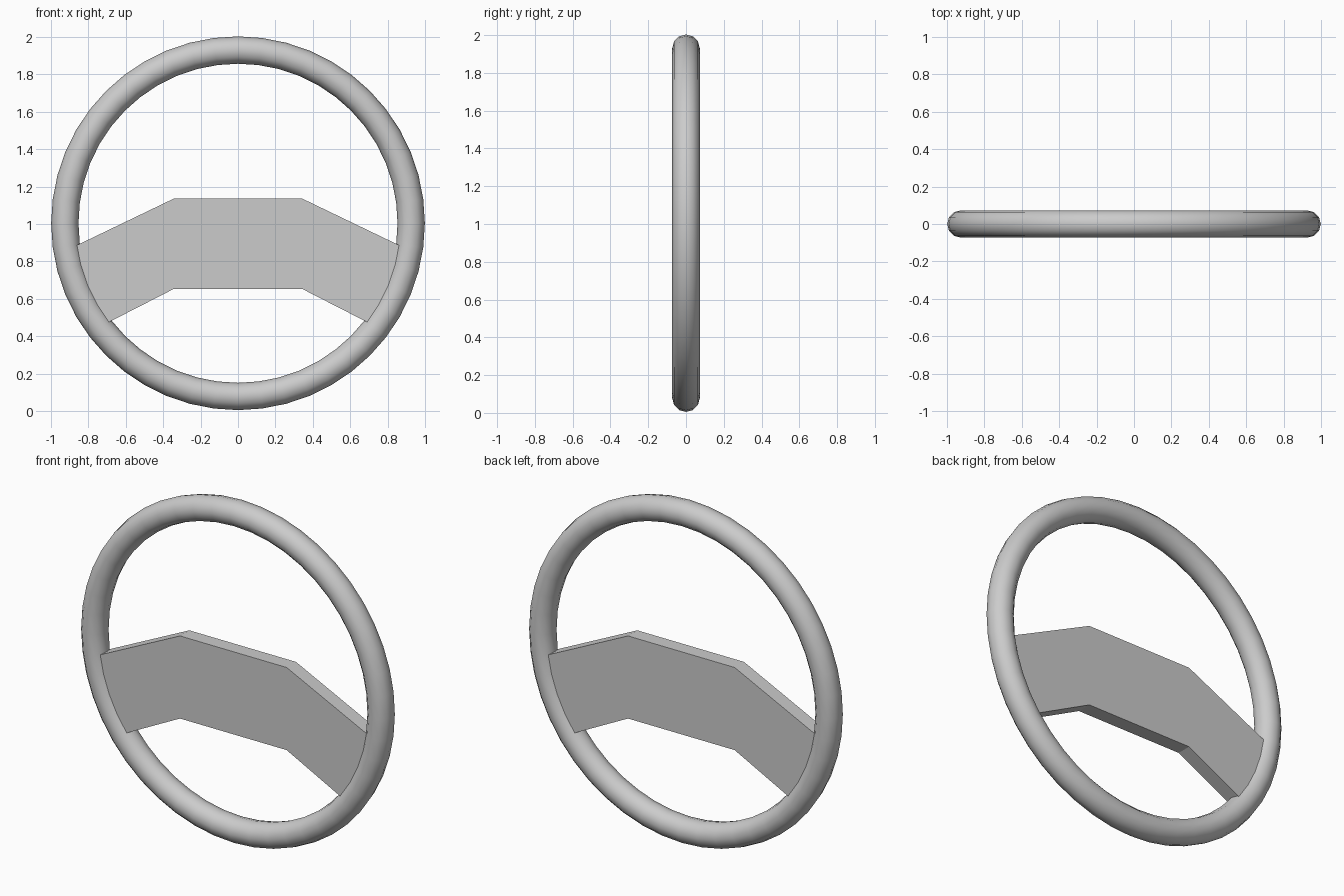
import bpy, bmesh, math

if "Cube" in bpy.data.objects:
    bpy.data.objects.remove(bpy.data.objects["Cube"])

CZ = 1.004  # ring centre height


def smooth(obj, angle):
    bpy.ops.object.select_all(action='DESELECT')
    obj.select_set(True)
    bpy.context.view_layer.objects.active = obj
    bpy.ops.object.shade_smooth_by_angle(angle=math.radians(angle))


# Rim: upright ring
bpy.ops.mesh.primitive_torus_add(
    major_segments=48, minor_segments=12, major_radius=0.926, minor_radius=0.073,
    location=(0, 0, CZ), rotation=(math.pi / 2, 0, 0))
rim = bpy.context.object
rim.name = "rim"
smooth(rim, 40)

# Hub with two drooping spokes: one outline, ends buried in the rim
right = [(0.345, 1.135), (0.90, 0.868), (0.73, 0.455), (0.345, 0.652)]
Y = 0.043


def add_plate(bm, outline):
    front = [bm.verts.new((x, -Y, z)) for x, z in outline]
    face = bm.faces.new(front)
    out = bmesh.ops.extrude_face_region(bm, geom=[face], use_keep_orig=True)
    moved = [g for g in out["geom"] if isinstance(g, bmesh.types.BMVert)]
    bmesh.ops.translate(bm, vec=(0, 2 * Y, 0), verts=moved)


def make_plate(name, outline):
    bm = bmesh.new()
    add_plate(bm, outline)
    bmesh.ops.recalc_face_normals(bm, faces=bm.faces)
    mesh = bpy.data.meshes.new(name)
    bm.to_mesh(mesh)
    bm.free()
    obj = bpy.data.objects.new(name, mesh)
    bpy.context.collection.objects.link(obj)
    return obj


outline = right + [(-x, z) for x, z in reversed(right)]
plate = make_plate("hub_and_spokes", outline)
smooth(plate, 20)
